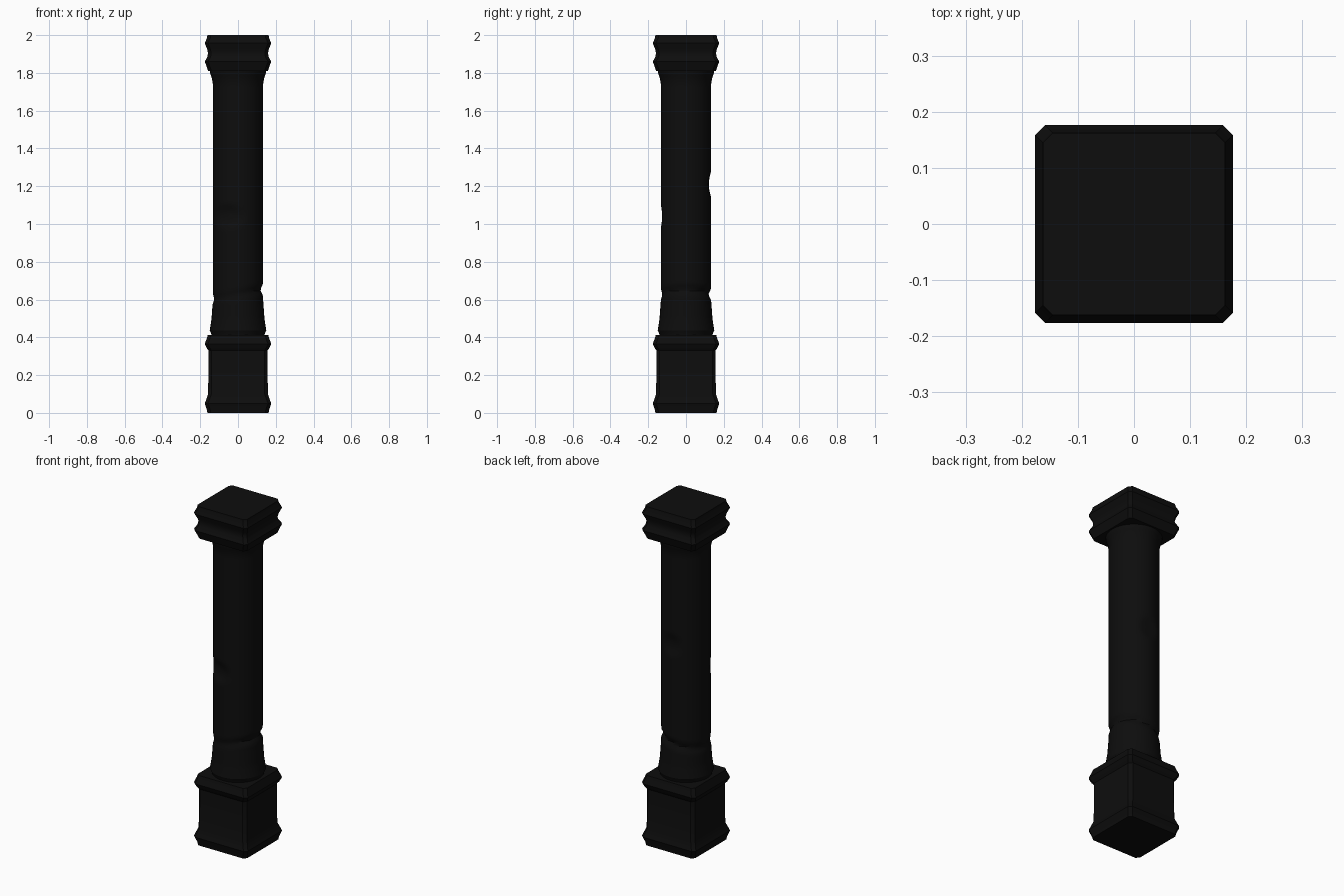
import bpy, bmesh, math

cube = bpy.data.objects.get("Cube")
if cube:
    bpy.data.objects.remove(cube, do_unlink=True)

stone = bpy.data.materials.new("black stone")
stone.use_nodes = True
colour = (0.004, 0.004, 0.004, 1)
stone.diffuse_color = colour
bsdf = stone.node_tree.nodes["Principled BSDF"]
bsdf.inputs["Base Color"].default_value = colour
bsdf.inputs["Roughness"].default_value = 0.9


def loft(name, rings):
    """Join equal-length rings of points into a capped solid."""
    bm = bmesh.new()
    loops = [[bm.verts.new(p) for p in ring] for ring in rings]
    n = len(loops[0])
    for low, high in zip(loops, loops[1:]):
        for i in range(n):
            j = (i + 1) % n
            bm.faces.new((low[i], low[j], high[j], high[i]))
    bm.faces.new(loops[0][::-1])
    bm.faces.new(loops[-1])
    mesh = bpy.data.meshes.new(name)
    bm.to_mesh(mesh)
    bm.free()
    mesh.materials.append(stone)
    obj = bpy.data.objects.new(name, mesh)
    bpy.context.collection.objects.link(obj)
    bpy.ops.object.select_all(action='DESELECT')
    obj.select_set(True)
    bpy.context.view_layer.objects.active = obj
    bpy.ops.object.shade_smooth_by_angle(angle=math.radians(30))
    return obj


def square_ring(half, z, cut=0.017):
    """Square outline with clipped corners."""
    corner = [(half, -half + cut), (half, half - cut)]
    points = []
    for k in range(4):
        c, s = round(math.cos(k * math.pi / 2)), round(math.sin(k * math.pi / 2))
        points += [(x * c - y * s, x * s + y * c, z) for x, y in corner]
    return points


# Square pedestal and capital, as (half width, height) profiles
pedestal = [(0.162, 0), (0.164, 0.015), (0.176, 0.05), (0.169, 0.068), (0.158, 0.1),
            (0.156, 0.33), (0.166, 0.343), (0.176, 0.365), (0.165, 0.395), (0.16, 0.412)]
capital = [(0.158, 1.81), (0.164, 1.828), (0.176, 1.86), (0.162, 1.885), (0.159, 1.905),
           (0.163, 1.925), (0.176, 1.957), (0.164, 1.985), (0.162, 2.0)]
for name, profile in (("pedestal", pedestal), ("capital", capital)):
    loft(name, [square_ring(h, z) for h, z in profile])

# Round shaft: flared foot, straight body, flared neck
shaft = [(0.138, 0.4), (0.14, 0.415), (0.15, 0.437), (0.146, 0.46), (0.14, 0.5),
         (0.133, 0.6), (0.133, 1.74), (0.138, 1.77), (0.148, 1.8), (0.15, 1.82)]
# Chips: (angle in degrees, height, angular reach, vertical reach, depth)
chips = [(-113, 1.04, 42, 0.07, 0.016), (88, 1.21, 28, 0.07, 0.012)]


def wear(angle, z):
    """Depth lost to the slanted crack and the chips."""
    crack_z = 0.627 + 0.025 * math.cos(angle)
    crack_depth = 0.012 + 0.006 * math.cos(angle - 0.7)
    depth = crack_depth * max(0, 1 - abs(z - crack_z) / 0.03)
    for centre, height, reach, tall, deep in chips:
        turn = (math.degrees(angle) - centre + 180) % 360 - 180
        fade = 1 - math.hypot(turn / reach, (z - height) / tall)
        depth += deep * max(0, min(1, 1.6 * fade))
    return depth


def shaft_ring(radius, z, sides=40):
    ring = []
    for i in range(sides):
        a = math.tau * i / sides
        r = radius - wear(a, z)
        ring.append((r * math.cos(a), r * math.sin(a), z))
    return ring


rings = []
for (r0, z0), (r1, z1) in zip(shaft, shaft[1:]):
    steps = max(1, round((z1 - z0) / 0.015))
    for k in range(steps):
        t = k / steps
        rings.append(shaft_ring(r0 + (r1 - r0) * t, z0 + (z1 - z0) * t))
rings.append(shaft_ring(*shaft[-1]))
loft("shaft", rings)
